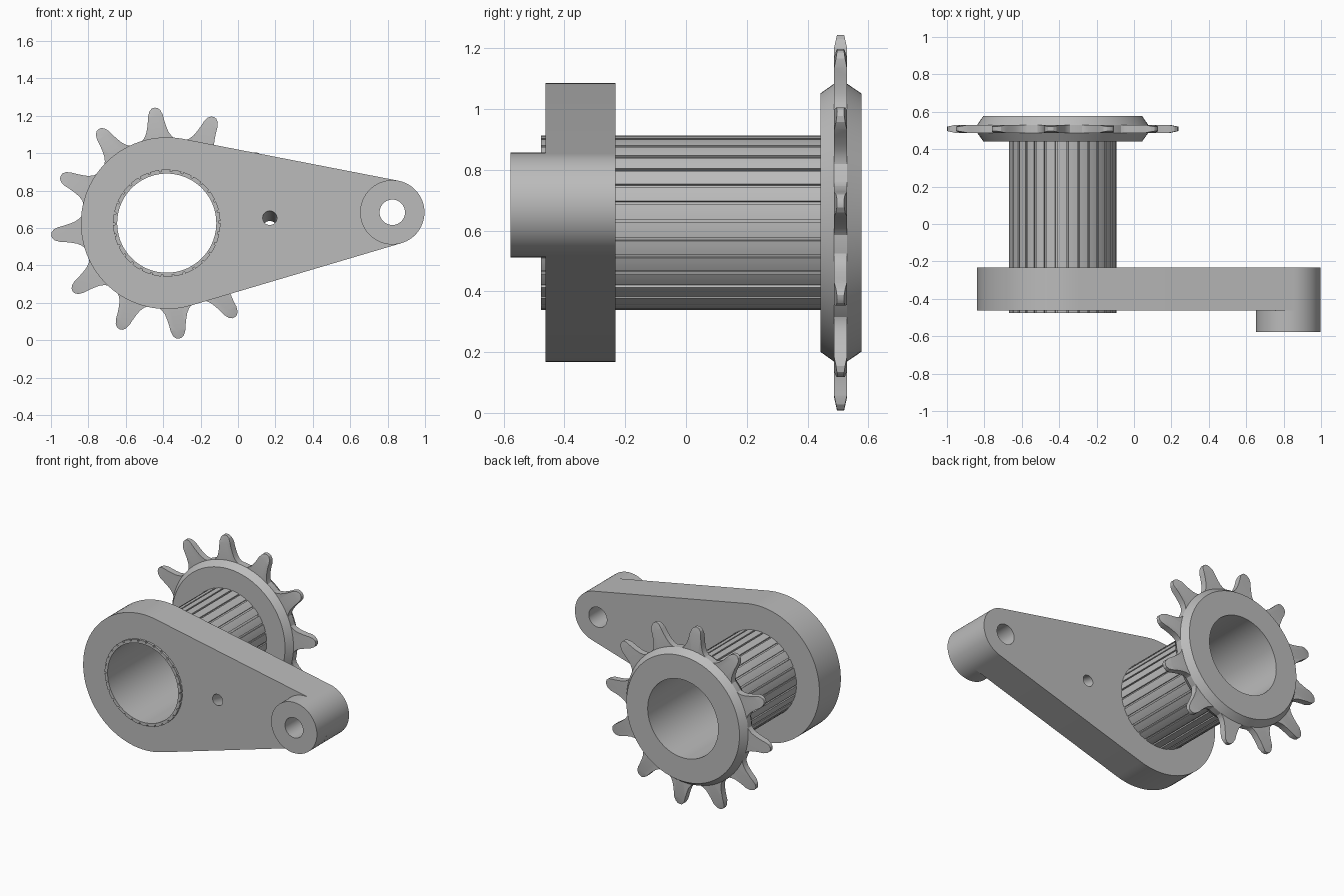
import bpy
import bmesh
import math
from mathutils import Vector

cube = bpy.data.objects.get("Cube")
if cube:
    bpy.data.objects.remove(cube, do_unlink=True)

HUB = Vector((-0.381, 0.626))    # main axis in x, z
PIN = Vector((0.825, 0.684))     # small pin axis in x, z
BORE = 0.265

steel = bpy.data.materials.new("plain_grey")
steel.use_nodes = True
grey = (0.5, 0.5, 0.5, 1)
steel.diffuse_color = grey
steel.node_tree.nodes["Principled BSDF"].inputs["Base Color"].default_value = grey


def finish(bm, name):
    bmesh.ops.recalc_face_normals(bm, faces=bm.faces)
    mesh = bpy.data.meshes.new(name)
    bm.to_mesh(mesh)
    bm.free()
    mesh.materials.append(steel)
    obj = bpy.data.objects.new(name, mesh)
    bpy.context.collection.objects.link(obj)
    return obj


def arc(centre, radius, start, end, steps):
    """Points on an arc in the x, z plane."""
    return [centre + radius * Vector((math.cos(a), math.sin(a)))
            for a in (start + (end - start) * i / steps for i in range(steps + 1))]


def circle(centre, radius, steps=64):
    return arc(centre, radius, 0, math.tau, steps)[:-1]


def prism(name, outline, front, back, drop=0):
    """Extrude an outline along y; drop lowers the back end for a slanted hole."""
    bm = bmesh.new()
    a = [bm.verts.new((p.x, front, p.y)) for p in outline]
    b = [bm.verts.new((p.x, back, p.y - drop)) for p in outline]
    bm.faces.new(a)
    bm.faces.new(b)
    for i in range(len(a)):
        bm.faces.new((a[i - 1], a[i], b[i], b[i - 1]))
    return finish(bm, name)


def lathe(name, profile, steps=72):
    """Turn a closed (radius, y) profile about the main axis."""
    bm = bmesh.new()
    rings = [[bm.verts.new((p.x, y, p.y)) for p in circle(HUB, r, steps)]
             for r, y in profile]
    for k in range(len(rings)):
        a, b = rings[k - 1], rings[k]
        for i in range(steps):
            bm.faces.new((a[i - 1], a[i], b[i], b[i - 1]))
    return finish(bm, name)


def combine(obj, tool, operation="DIFFERENCE"):
    mod = obj.modifiers.new("cut", "BOOLEAN")
    mod.operation = operation
    mod.solver = "EXACT"
    mod.object = tool
    bpy.context.view_layer.objects.active = obj
    bpy.ops.object.modifier_apply(modifier=mod.name)
    bpy.data.objects.remove(tool, do_unlink=True)


# Tapered arm: two circles joined by tangent lines
big, small = 0.459, 0.172
axis = PIN - HUB
lean = math.atan2(axis.y, axis.x)
spread = math.acos((big - small) / axis.length)
outline = (arc(HUB, big, lean + spread, lean + math.tau - spread, 56)
           + arc(PIN, small, lean - spread, lean + spread, 32))
arm = prism("arm", outline, -0.462, -0.232)
combine(arm, prism("hub_cutter", circle(HUB, 0.276), -0.8, 0))

# Pin boss standing forward of the arm
boss = prism("pin_boss", circle(PIN, small), -0.577, -0.462)
for part in (arm, boss):
    combine(part, prism("pin_cutter", circle(PIN, 0.068, 40), -0.8, 0))

# Small slanted hole through the middle of the arm
combine(arm, prism("oil_cutter", circle(Vector((0.17, 0.67)), 0.038, 32), -0.53, -0.15, 0.09))

# Splined sleeve: narrow grooves round the outside
splines = 30
pitch = math.tau / splines
groove = math.radians(2.2)
outline = []
for i in range(splines):
    start = i * pitch
    outline += arc(HUB, 0.287, start + groove, start + pitch, 3)
    outline += arc(HUB, 0.277, start + pitch, start + pitch + groove, 1)
sleeve = prism("splined_sleeve", outline, -0.477, 0.442)
combine(sleeve, prism("bore_cutter", circle(HUB, BORE, 72), -0.8, 0.8))

# Sprocket hub with both rims chamfered
hub = lathe("sprocket_hub", [(BORE, 0.442), (0.425, 0.442), (0.457, 0.487),
                             (0.457, 0.53), (0.425, 0.577), (BORE, 0.577)])

# Sprocket teeth: half a tooth as (angle, radius), mirrored and repeated
half = [(15, 0.447), (12, 0.452), (9, 0.468), (7, 0.49), (5.6, 0.52), (4.6, 0.55),
        (3.9, 0.58), (2.8, 0.605), (1.4, 0.618)]
tooth = [(-a, r) for a, r in half] + [(0, 0.621)] + half[:0:-1]
outline = []
for i in range(12):
    for a, r in tooth:
        t = math.radians(6 + 30 * i + a)
        outline.append(HUB + r * Vector((math.cos(t), math.sin(t))))
teeth = prism("sprocket_teeth", outline, 0.45, 0.57)
combine(teeth, lathe("tooth_chamfer", [(0.4, 0.487), (0.575, 0.487), (0.635, 0.5),
                                       (0.635, 0.517), (0.575, 0.53), (0.4, 0.53)]),
        "INTERSECT")

# Smooth the round walls, keep edges crisp
bpy.ops.object.select_all(action="DESELECT")
for part in (arm, boss, sleeve, hub, teeth):
    part.select_set(True)
    bpy.context.view_layer.objects.active = part
bpy.ops.object.shade_smooth_by_angle(angle=math.radians(25))
